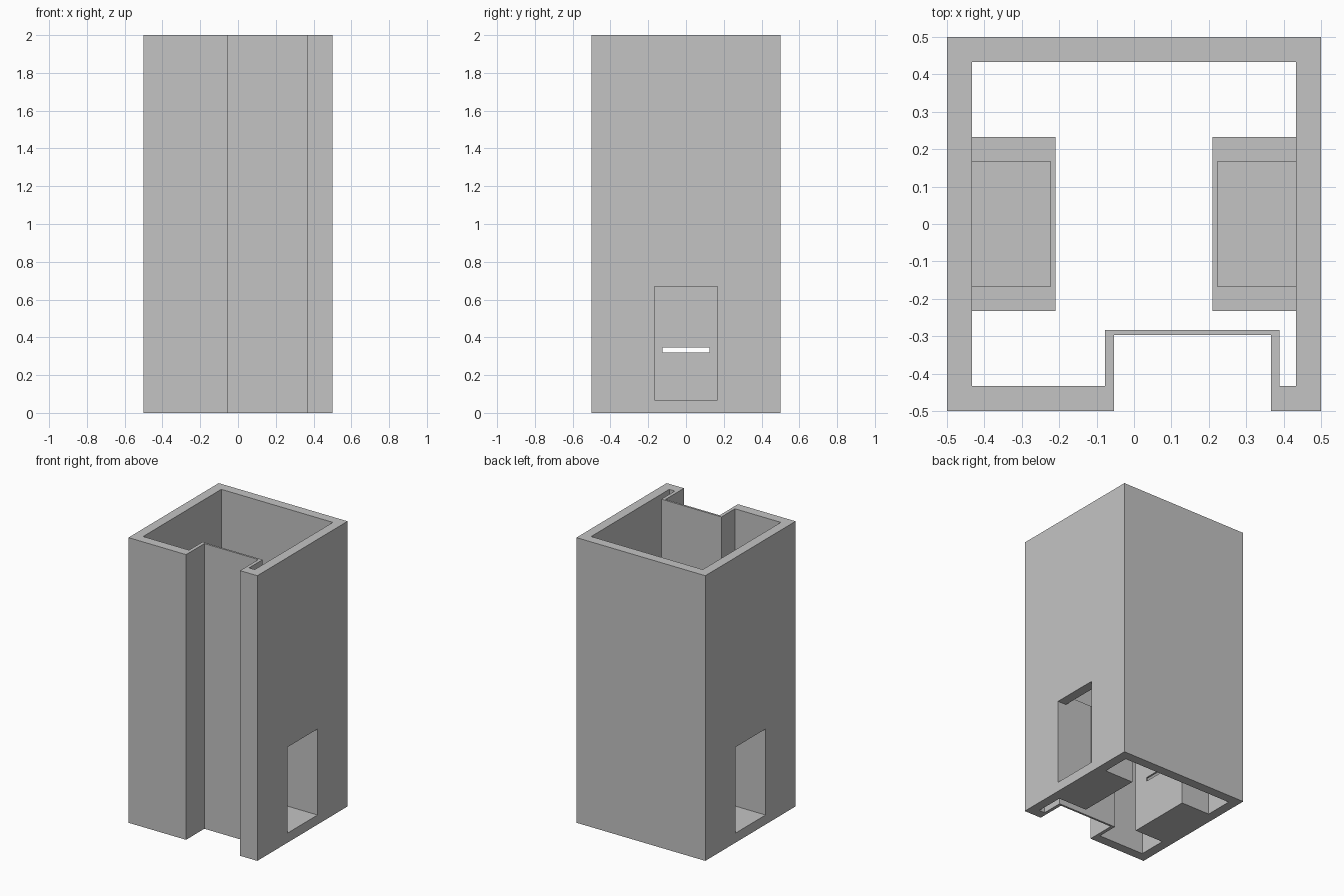
import bpy
import bmesh

if "Cube" in bpy.data.objects:
    bpy.data.objects.remove(bpy.data.objects["Cube"], do_unlink=True)

WALL = 0.067
HALF = 0.5
INNER = HALF - WALL
HEIGHT = 2.0

grey = bpy.data.materials.new("plain grey")
grey.use_nodes = True
grey.diffuse_color = (0.55, 0.55, 0.55, 1)
grey.node_tree.nodes["Principled BSDF"].inputs["Base Color"].default_value = (0.55, 0.55, 0.55, 1)


def finish(name, bm):
    bmesh.ops.recalc_face_normals(bm, faces=bm.faces)
    mesh = bpy.data.meshes.new(name)
    bm.to_mesh(mesh)
    bm.free()
    mesh.materials.append(grey)
    obj = bpy.data.objects.new(name, mesh)
    bpy.context.collection.objects.link(obj)
    return obj


def box(name, low, high):
    bm = bmesh.new()
    bmesh.ops.create_cube(bm, size=1)
    for v in bm.verts:
        v.co = [(a + b) / 2 + c * (b - a) for a, b, c in zip(low, high, v.co)]
    return finish(name, bm)


def apply_modifier(obj, mod):
    bpy.context.view_layer.objects.active = obj
    bpy.ops.object.modifier_apply(modifier=mod.name)


def cut(obj, low, high):
    cutter = box("cutter", low, high)
    cutter.hide_render = True
    mod = obj.modifiers.new("cut", "BOOLEAN")
    mod.operation = "DIFFERENCE"
    mod.solver = "EXACT"
    mod.object = cutter
    apply_modifier(obj, mod)
    bpy.data.objects.remove(cutter, do_unlink=True)


# Tall shell: matching outer and inner outlines with a channel in the front
outer = [(-HALF, -HALF), (-0.053, -HALF), (-0.053, -0.297), (0.366, -0.297),
         (0.366, -HALF), (HALF, -HALF), (HALF, HALF), (-HALF, HALF)]
inner = [(-INNER, -INNER), (-0.077, -INNER), (-0.077, -0.283), (0.389, -0.283),
         (0.389, -INNER), (INNER, -INNER), (INNER, INNER), (-INNER, INNER)]
bm = bmesh.new()
rings = [[bm.verts.new((x, y, z)) for x, y in outline]
         for outline, z in ((outer, 0), (outer, HEIGHT), (inner, HEIGHT), (inner, 0))]
count = len(outer)
for r in range(4):
    a, b = rings[r], rings[(r + 1) % 4]
    for i in range(count):
        j = (i + 1) % count
        bm.faces.new((a[i], a[j], b[j], b[i]))
shell = finish("shell", bm)

# Window through both side walls
cut(shell, (-0.6, -0.167, WALL), (0.6, 0.167, 0.67))

# Open-topped pocket behind each window, with a thin slot in its inner wall
pocket = box("side_pockets", (0.21, -0.233, 0), (INNER, 0.233, 0.737))
cut(pocket, (0.223, -0.167, WALL), (0.6, 0.167, 1))
cut(pocket, (0.1, -0.125, 0.32), (0.3, 0.125, 0.347))
mirror = pocket.modifiers.new("mirror", "MIRROR")
apply_modifier(pocket, mirror)
